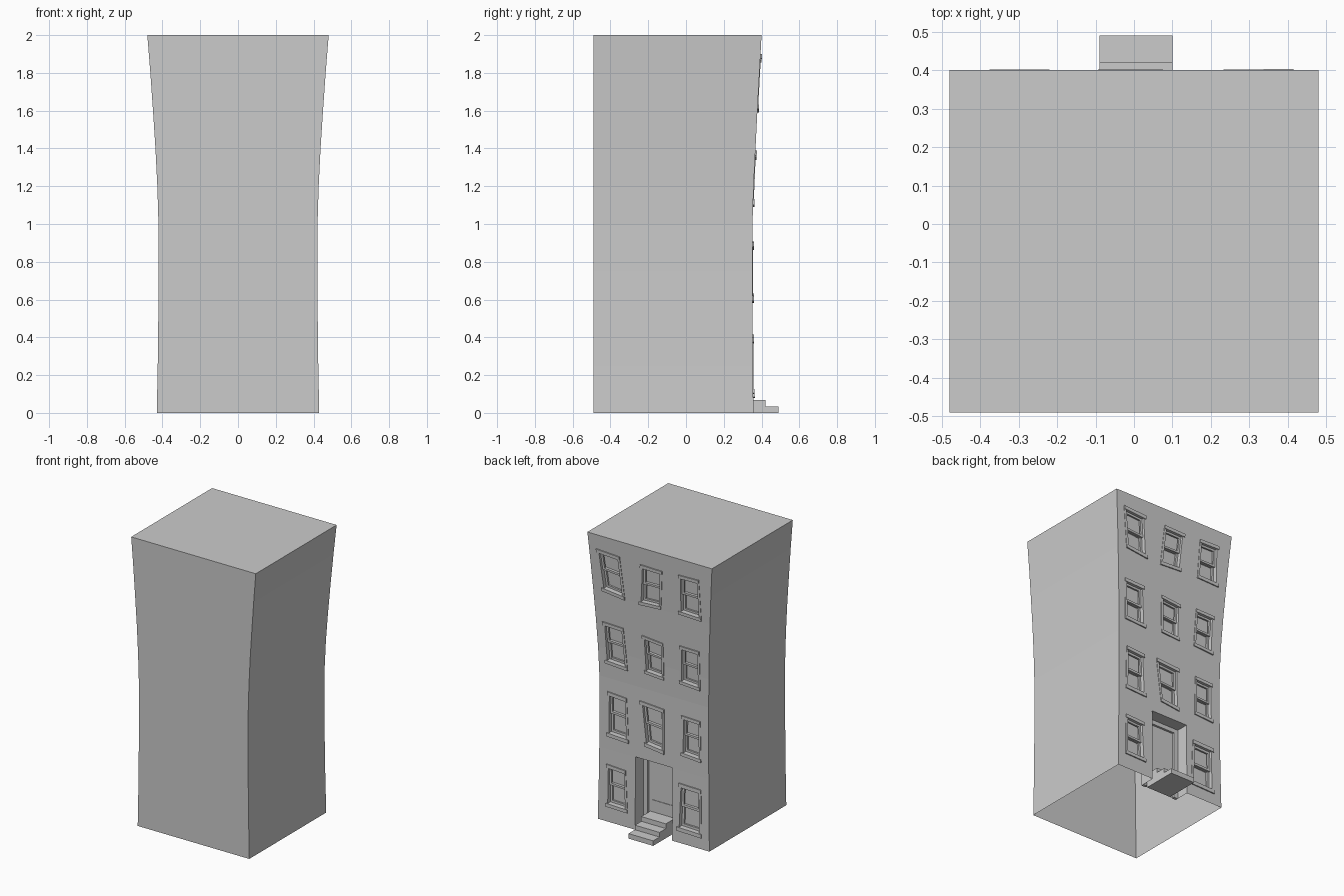
import bpy, bmesh

if "Cube" in bpy.data.objects:
    bpy.data.objects.remove(bpy.data.objects["Cube"])

# Wall profile: height, half width, facade depth (walls flare toward the roof)
PROFILE = [(0, .43, .357), (.25, .425, .354), (.5, .422, .352), (.75, .42, .351),
           (1, .421, .352), (1.2, .427, .358), (1.4, .437, .368), (1.6, .45, .378),
           (1.8, .464, .389), (2, .48, .40)]
BACK = -.49


def facade_y(z):
    for (z0, _, y0), (z1, _, y1) in zip(PROFILE, PROFILE[1:]):
        if z <= z1:
            return y0 + (y1 - y0) * (max(z, 0) - z0) / (z1 - z0)
    return PROFILE[-1][2]


def hexa(bm, front, back):
    """Closed six-sided block from two matching quads."""
    vs = [bm.verts.new(p) for p in front + back]
    for f in ((0, 1, 2, 3), (7, 6, 5, 4), (0, 4, 5, 1), (1, 5, 6, 2), (2, 6, 7, 3), (3, 7, 4, 0)):
        bm.faces.new([vs[i] for i in f])


def box(bm, x0, x1, y0, y1, z0, z1):
    ring = [(x0, z0), (x1, z0), (x1, z1), (x0, z1)]
    hexa(bm, [(x, y1, z) for x, z in ring], [(x, y0, z) for x, z in ring])


def bar(bm, quad, u0, u1, v0, v1, d0, d1):
    """Block in a crooked window's own coordinates; d is offset from the facade."""
    (tlx, tlz), (trx, trz), (brx, brz), (blx, blz) = quad

    def pt(u, v, d):
        x = (blx * (1 - u) + brx * u) * (1 - v) + (tlx * (1 - u) + trx * u) * v
        z = (blz * (1 - u) + brz * u) * (1 - v) + (tlz * (1 - u) + trz * u) * v
        return (x, facade_y(z) + d, z)
    ring = [(u0, v0), (u1, v0), (u1, v1), (u0, v1)]
    hexa(bm, [pt(u, v, d1) for u, v in ring], [pt(u, v, d0) for u, v in ring])


def make(name, bm):
    bmesh.ops.recalc_face_normals(bm, faces=bm.faces)
    me = bpy.data.meshes.new(name)
    bm.to_mesh(me)
    bm.free()
    ob = bpy.data.objects.new(name, me)
    bpy.context.collection.objects.link(ob)
    return ob


# Crooked windows: top left, top right, bottom right, bottom left as (x, z)
WINDOWS = [
    ((.415, 1.90), (.235, 1.89), (.205, 1.59), (.38, 1.61)),
    ((.075, 1.88), (-.093, 1.876), (-.073, 1.60), (.098, 1.59)),
    ((-.22, 1.886), (-.375, 1.89), (-.385, 1.60), (-.21, 1.605)),
    ((.385, 1.39), (.225, 1.385), (.20, 1.09), (.372, 1.10)),
    ((.08, 1.375), (-.08, 1.36), (-.08, 1.10), (.07, 1.11)),
    ((-.21, 1.38), (-.36, 1.378), (-.36, 1.10), (-.20, 1.11)),
    ((.357, .905), (.21, .895), (.194, .585), (.364, .593)),
    ((.109, .907), (-.08, .895), (-.08, .582), (.07, .60)),
    ((-.215, .89), (-.357, .885), (-.364, .60), (-.21, .61)),
    ((.364, .398), (.217, .39), (.20, .10), (.37, .104)),
    ((-.194, .415), (-.364, .41), (-.37, .078), (-.178, .083)),
]
DOOR_W, DOOR_H, DOOR_Y = .143, .505, .25

# Building shell: stacked rings with roof
bm = bmesh.new()
rings = [[bm.verts.new(p) for p in ((-w, BACK, z), (w, BACK, z), (w, y, z), (-w, y, z))]
         for z, w, y in PROFILE]
for a, b in zip(rings, rings[1:]):
    for i in range(4):
        j = (i + 1) % 4
        bm.faces.new((a[i], a[j], b[j], b[i]))
bm.faces.new(rings[-1])
bm.faces.new(rings[0])
building = make("building_shell", bm)

# Cutter for window openings and door recess
bm = bmesh.new()
for q in WINDOWS:
    bar(bm, q, .09, .91, .08, .93, -.04, .05)
box(bm, -DOOR_W, DOOR_W, DOOR_Y, .6, -.1, DOOR_H)
cutter = make("opening_cutter", bm)
cutter.hide_render = True
mod = building.modifiers.new("openings", 'BOOLEAN')
mod.operation = 'DIFFERENCE'
mod.solver = 'EXACT'
mod.object = cutter
bpy.context.view_layer.update()
cut = bpy.data.meshes.new_from_object(building.evaluated_get(bpy.context.evaluated_depsgraph_get()))
building.modifiers.clear()
building.data = cut
bpy.data.objects.remove(cutter)

# Open underside
bm = bmesh.new()
bm.from_mesh(building.data)
low = [f for f in bm.faces if all(v.co.z < .001 for v in f.verts)]
bmesh.ops.delete(bm, geom=low, context='FACES')
bm.to_mesh(building.data)
bm.free()

for n, q in enumerate(WINDOWS, 1):
    # Casing, lintel and sill
    bm = bmesh.new()
    for u0, u1 in ((0, .1), (.9, 1)):
        bar(bm, q, u0, u1, .06, .93, -.01, .003)
    bar(bm, q, 0, 1, .92, 1, -.01, .008)
    bar(bm, q, 0, 1, 0, .08, -.01, .008)
    make(f"window_casing_{n}", bm)
    # Upper sash sits in front of lower sash
    bm = bmesh.new()
    for v0, v1, d in ((.5, .93, -.016), (.08, .54, -.028)):
        bar(bm, q, .09, .18, v0, v1, d - .012, d)
        bar(bm, q, .82, .91, v0, v1, d - .012, d)
        bar(bm, q, .18, .82, v0, v0 + .05, d - .012, d)
        bar(bm, q, .18, .82, v1 - .05, v1, d - .012, d)
    make(f"window_sash_{n}", bm)

# Door frame and lower door panel
bm = bmesh.new()
for s in (-1, 1):
    x0, x1 = sorted((s * .112, s * DOOR_W))
    box(bm, x0, x1, DOOR_Y - .005, DOOR_Y + .015, 0, DOOR_H)
box(bm, -.112, .112, DOOR_Y - .005, DOOR_Y + .015, .475, DOOR_H)
make("door_frame", bm)
bm = bmesh.new()
box(bm, -.08, .08, DOOR_Y - .005, DOOR_Y + .004, .12, .185)
make("door_panel", bm)

# Entrance steps
bm = bmesh.new()
for y0, y1, h in ((.42, .49, .035), (.35, .42, .067), (DOOR_Y, .35, .10)):
    box(bm, -.09, .10, y0, y1, 0, h)
make("entrance_steps", bm)
